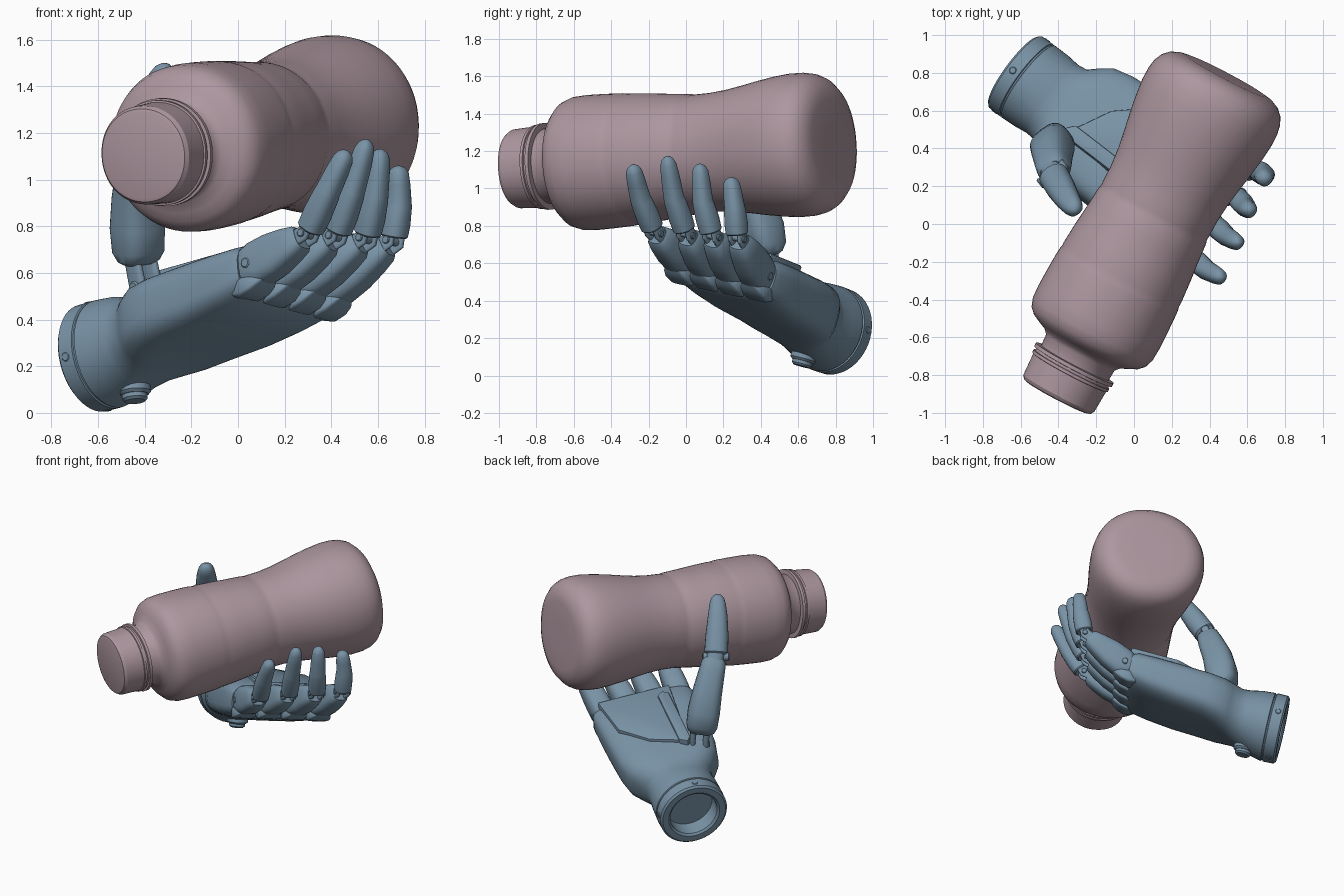
import bpy, bmesh, math
from mathutils import Vector as V

if "Cube" in bpy.data.objects:
    bpy.data.objects.remove(bpy.data.objects["Cube"])


def material(name, rgb):
    m = bpy.data.materials.new(name)
    m.diffuse_color = (*rgb, 1)
    m.use_nodes = True
    m.node_tree.nodes["Principled BSDF"].inputs["Base Color"].default_value = m.diffuse_color
    return m


PINK = material("bottle_pink", (0.42, 0.31, 0.35))
BLUE = material("hand_blue", (0.19, 0.29, 0.38))


def finish(bm, name, mat, angle=35):
    bmesh.ops.recalc_face_normals(bm, faces=bm.faces)
    me = bpy.data.meshes.new(name)
    bm.to_mesh(me)
    bm.free()
    me.materials.append(mat)
    ob = bpy.data.objects.new(name, me)
    bpy.context.collection.objects.link(ob)
    bpy.ops.object.select_all(action='DESELECT')
    ob.select_set(True)
    bpy.context.view_layer.objects.active = ob
    bpy.ops.object.shade_smooth_by_angle(angle=math.radians(angle))
    return ob


def loft(name, rings, mat=BLUE, n=32, angle=35):
    """rings: (center, side axis, up axis, half width, half height, squareness)"""
    bm = bmesh.new()
    loops = []
    for c, x, y, rx, ry, e in rings:
        loop = []
        for i in range(n):
            t = 2 * math.pi * i / n
            k, s = math.cos(t), math.sin(t)
            loop.append(bm.verts.new(c + x * rx * math.copysign(abs(k) ** (2 / e), k)
                                     + y * ry * math.copysign(abs(s) ** (2 / e), s)))
        loops.append(loop)
    for p, q in zip(loops, loops[1:]):
        for i in range(n):
            j = (i + 1) % n
            bm.faces.new((p[i], p[j], q[j], q[i]))
    bm.faces.new(loops[0])
    bm.faces.new(loops[-1])
    return finish(bm, name, mat, angle)


def limb(name, path, side, radii, e=2.6):
    """Tapered digit segment: radii are (position 0..1, half width, half thickness)."""
    path = [V(p) for p in path]

    def at(t):
        f = t * (len(path) - 1)
        i = min(int(f), len(path) - 2)
        return path[i].lerp(path[i + 1], f - i)
    rings = []
    for t, w, h in radii:
        d = (at(min(t + .15, 1)) - at(max(t - .15, 0))).normalized()
        x = (side - d * side.dot(d)).normalized()
        rings.append((at(t), x, d.cross(x), w, h, e))
    return loft(name, rings, n=24)


def rod(name, p, q, r, n=20):
    d = (q - p).normalized()
    x = d.orthogonal().normalized()
    b = min(.012, r * .2)
    y = d.cross(x)
    return loft(name, [(p, x, y, r - b, r - b, 2), (p + d * b, x, y, r, r, 2),
                       (q - d * b, x, y, r, r, 2), (q, x, y, r - b, r - b, 2)], n=n)


# Bottle: turned profile (distance from cap, radius) along a tilted axis
A, B = V((-.40, -.90, 1.105)), V((.475, .76, 1.245))
ax = (B - A).normalized()
bx = ax.cross(V((0, 0, 1))).normalized()
by = bx.cross(ax)


def turned(name, prof, angle):
    loft(name, [(A + ax * t, bx, by, r, r, 2.08) for t, r in prof], PINK, 64, angle)


turned("bottle_cap", [(-.018, .185), (-.013, .2), (.005, .212), (.13, .218), (.132, .226), (.148, .226),
                      (.15, .217), (.164, .217), (.166, .232), (.186, .232), (.189, .2)], 30)
turned("bottle_body", [(.17, .2), (.25, .205), (.275, .228), (.295, .272), (.315, .312), (.345, .342),
                       (.39, .358), (.46, .362), (.56, .36), (.66, .356), (.69, .353), (.71, .349),
                       (.73, .35), (.85, .341), (.97, .329), (1.07, .321), (1.09, .315), (1.11, .317),
                       (1.2, .318), (1.3, .327), (1.4, .343), (1.5, .361), (1.6, .376), (1.69, .385),
                       (1.76, .384), (1.81, .375), (1.85, .356), (1.882, .324), (1.902, .28),
                       (1.909, .235), (1.909, .1)], 50)

# Hand frame: u to the fingers, a across to the little finger, n out of the palm
W, K = V((-.635, .81, .232)), V((.23, .17, .47))
u = (K - W).normalized()
a = V((.607, .777, -.167))
a = (a - u * a.dot(u)).normalized()
n = u.cross(a)


def H(s, c, h):
    return W + u * s + a * c + n * h


# Hollow wrist flowing into the palm (s, half width, bottom, top, squareness)
sections = [(.12, .165, -.165, .165, 2), (.012, .165, -.165, .165, 2), (0, .18, -.18, .18, 2),
            (0, .222, -.222, .222, 2), (.012, .235, -.235, .235, 2), (.085, .237, -.237, .237, 2),
            (.088, .229, -.229, .229, 2), (.096, .229, -.229, .229, 2), (.1, .237, -.236, .236, 2),
            (.19, .234, -.213, .23, 2), (.26, .226, -.187, .212, 2.1), (.32, .232, -.168, .203, 2.3),
            (.375, .275, -.15, .206, 2.7), (.44, .318, -.132, .212, 3.1), (.55, .34, -.11, .217, 3.4),
            (.75, .35, -.088, .224, 3.6), (.92, .357, -.06, .23, 3.6), (1.05, .358, -.03, .23, 3.6),
            (1.09, .35, 0, .215, 3.4)]
loft("wrist_and_palm", [(H(s, 0, (lo + hi) / 2), a, n, w, (hi - lo) / 2, e)
                        for s, w, lo, hi, e in sections], n=48)


# Flat panels in the hand frame
def plate(name, outline, h0, h1, bevel=.01):
    bm = bmesh.new()
    lo = [bm.verts.new(H(s, c, h0)) for s, c in outline]
    hi = [bm.verts.new(H(s, c, h1)) for s, c in outline]
    bm.faces.new(lo)
    bm.faces.new(hi)
    for i in range(len(lo)):
        j = (i + 1) % len(lo)
        bm.faces.new((lo[i], lo[j], hi[j], hi[i]))
    bmesh.ops.bevel(bm, geom=bm.edges[:], offset=bevel, segments=2, affect='EDGES', profile=.5)
    return finish(bm, name, BLUE)


plate("palm_panel", [(.5, -.1), (.56, -.15), (1.09, -.2), (1.11, .3), (.78, .26), (.6, .1)], .14, .238)
plate("palm_ridge", [(.46, -.13), (.5, -.16), (1.0, -.17), (1.03, -.13), (1.0, -.09), (.5, -.08)], .12, .252)

# Wrist button and screws
rod("wrist_button_base", H(.225, .0, -.12), H(.225, .0, -.212), .072)
rod("wrist_button", H(.225, .0, -.18), H(.225, .0, -.24), .055)
for i, ang in enumerate((100, 190, 280, 10)):
    k, s = math.cos(math.radians(ang)), math.sin(math.radians(ang))
    rod(f"wrist_screw_{i}", H(.045, k * .2, s * .2), H(.045, k * .239, s * .239), .02, 12)

# Four fingers: (name, across, middle joint, distal bend, tip)
fingers = [("index", -.265, (.30, -.17, .765), (.385, -.245, .95), (.468, -.287, 1.125)),
           ("middle", -.088, (.42, 0, .755), (.49, -.065, .95), (.555, -.102, 1.172)),
           ("ring", .088, (.55, .14, .745), (.59, .09, .93), (.612, .072, 1.132)),
           ("little", .265, (.665, .275, .735), (.69, .26, .9), (.688, .238, 1.06))]
for name, c, mid, bend, tip in fingers:
    base, mid, bend, tip = H(1.13, c, .115), V(mid), V(bend), V(tip)
    d = (mid - base).normalized()
    # proximal link with rounded knuckle
    limb(name + "_proximal", [base - d * .085, mid - d * .035], a,
         [(0, .05, .03), (.04, .068, .06), (.13, .078, .088), (.3, .082, .1), (.55, .078, .096),
          (.8, .07, .078), (.95, .062, .062), (1, .05, .048)], 3)
    rod(name + "_knuckle_pin", base - a * .086, base + a * .086, .022, 14)
    # paired hinge lugs and pin at the middle joint
    for k in (-1, 1):
        o = a * (.034 * k)
        limb(f"{name}_hinge_{'ab'[k > 0]}", [mid - d * .08 + o, mid + o, mid.lerp(bend, .3) + o], a,
             [(0, .014, .035), (.5, .014, .036), (1, .014, .03)])
    rod(name + "_middle_pin", mid - a * .056, mid + a * .056, .018, 14)
    # back-of-hand claw below each knuckle
    limb(name + "_knuckle_claw", [H(1.03, c, .02), H(1.11, c, .022), H(1.19, c, .05)], a,
         [(0, .06, .03), (.3, .078, .045), (.6, .078, .036), (.85, .066, .026), (1, .045, .012)], 5)
    # tapered distal link with rounded tip
    start = mid.lerp(bend, .12)
    limb(name + "_distal", [start, bend, tip], a,
         [(0, .05, .05), (.02, .056, .058), (.2, .058, .061), (.45, .054, .056), (.5, .051, .053),
          (.75, .047, .048), (.9, .041, .042), (.96, .03, .031), (.99, .016, .017), (1, .005, .005)], 2.4)

# Thumb: hinge, proximal and distal links
side = V((.75, .6, 0)).normalized()
foot, t0 = V((-.385, .42, .53)), V((-.42, .43, .67))
for k in (-1, 1):
    o = side * (.045 * k)
    limb(f"thumb_lug_{'ab'[k > 0]}", [foot - n * .06 + o, t0 + o, t0 + V((-.01, 0, .1)) + o], side,
         [(0, .02, .05), (.5, .02, .045), (1, .02, .04)])
rod("thumb_base_pin", foot - side * .085, foot + side * .085, .035)
rod("thumb_pin", t0 - side * .07, t0 + side * .07, .026)
limb("thumb_proximal", [(-.425, .435, .64), (-.435, .395, .86), (-.425, .27, 1.13)], side,
     [(0, .07, .05), (.03, .09, .07), (.12, .105, .1), (.35, .108, .108), (.6, .1, .1),
      (.85, .088, .086), (.96, .082, .076), (1, .066, .062)], 2.8)
limb("thumb_joint", [(-.435, .3, 1.08), (-.42, .245, 1.18)], side, [(0, .06, .06), (1, .06, .06)])
knee = V((-.43, .265, 1.14))
rod("thumb_joint_pin", knee - side * .09, knee + side * .09, .03)
limb("thumb_distal", [(-.425, .255, 1.15), (-.365, .15, 1.34), (-.305, .065, 1.495)], side,
     [(0, .066, .06), (.03, .08, .074), (.3, .077, .074), (.6, .066, .063), (.82, .055, .05),
      (.92, .044, .04), (.98, .025, .022), (1, .006, .006)], 2.3)
